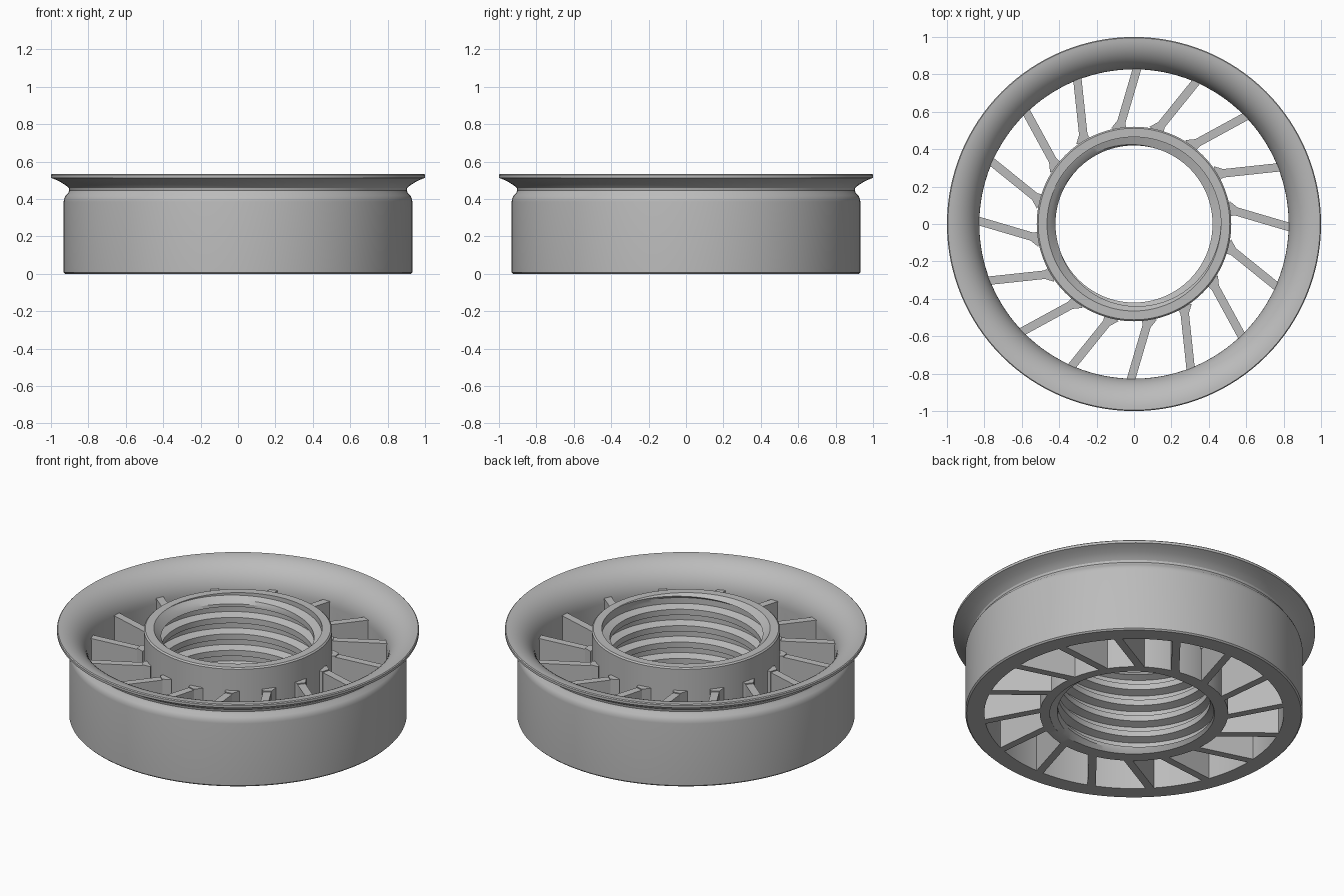
import bpy, bmesh, math
from mathutils import Vector

if "Cube" in bpy.data.objects:
    bpy.data.objects.remove(bpy.data.objects["Cube"])

HEIGHT, SEG, VANES = 0.533, 128, 16
HUB_R, CREST, ROOT, PITCH = 0.52, 0.42, 0.465, 0.1
VANE_TOP = 0.39

grey = bpy.data.materials.new("plain_grey")
grey.use_nodes = True
colour = (0.5, 0.5, 0.5, 1)
grey.diffuse_color = colour
grey.node_tree.nodes["Principled BSDF"].inputs["Base Color"].default_value = colour


def finish(bm, name, smooth=True):
    bmesh.ops.remove_doubles(bm, verts=bm.verts, dist=0.0001)
    bmesh.ops.recalc_face_normals(bm, faces=bm.faces)
    mesh = bpy.data.meshes.new(name)
    bm.to_mesh(mesh)
    bm.free()
    mesh.materials.append(grey)
    obj = bpy.data.objects.new(name, mesh)
    bpy.context.collection.objects.link(obj)
    if smooth:
        bpy.ops.object.select_all(action='DESELECT')
        bpy.context.view_layer.objects.active = obj
        obj.select_set(True)
        bpy.ops.object.shade_smooth_by_angle(angle=math.radians(30))
    return obj


def add_grid(bm, columns):
    """Skin neighbouring columns of points with quads."""
    cols = [[bm.verts.new(p) for p in col] for col in columns]
    for a, b in zip(cols, cols[1:]):
        for j in range(len(a) - 1):
            bm.faces.new((a[j], b[j], b[j + 1], a[j + 1]))


def polar(r, t, z):
    return Vector((r * math.cos(t), r * math.sin(t), z))


def angles():
    return [math.tau * i / SEG for i in range(SEG + 1)]


# Outer duct: straight wall, waisted neck and flared mouth
mouth = []
for i in range(15):
    a = math.pi / 2 * i / 14
    mouth.append((0.995 - 0.168 * math.cos(a), 0.36 + 0.173 * math.sin(a)))
outside = [(1, 0.528), (1, 0.513), (0.975, 0.503), (0.945, 0.488), (0.92, 0.472),
           (0.905, 0.458), (0.902, 0.445), (0.908, 0.432), (0.922, 0.418),
           (0.93, 0.4), (0.932, 0.385), (0.932, 0.008), (0.924, 0)]
profile = [(0.827, 0)] + mouth + outside + [(0.827, 0)]
bm = bmesh.new()
add_grid(bm, [[polar(r, t, z) for r, z in profile] for t in angles()])
finish(bm, "outer_duct")


# Hub: plain outside, helical thread inside
def bore_radius(z, t):
    phase = (z / PITCH - t / math.tau) % 1
    tooth = min(max((abs(phase - 0.5) - 0.175) / 0.15, 0), 1)
    entry = max(ROOT - (HEIGHT - z), 0.445 - z)
    return max(CREST + (ROOT - CREST) * tooth, entry)


knots = [0, 0.175, 0.325, 0.5, 0.675, 0.825]
rows = [PITCH * (turn + k) for turn in range(-1, 7) for k in knots]
columns = []
for t in angles():
    col = [polar(HUB_R, t, 0)]
    for row in rows:
        z = min(max(row + PITCH * t / math.tau, 0), HEIGHT)
        col.append(polar(bore_radius(z, t), t, z))
    col += [polar(HUB_R - 0.008, t, HEIGHT), polar(HUB_R, t, HEIGHT - 0.008), polar(HUB_R, t, 0)]
    columns.append(col)
bm = bmesh.new()
add_grid(bm, columns)
bmesh.ops.dissolve_degenerate(bm, dist=0.00005, edges=bm.edges)
finish(bm, "threaded_hub")


# Slanted vanes, each with a flared foot where it meets the hub
def add_prism(bm, outline, low, high):
    bottom = [bm.verts.new((p.x, p.y, low)) for p in outline]
    top = [bm.verts.new((p.x, p.y, high)) for p in outline]
    bm.faces.new(bottom[::-1])
    bm.faces.new(top)
    for i in range(len(outline)):
        j = (i + 1) % len(outline)
        bm.faces.new((bottom[i], bottom[j], top[j], top[i]))


inner, outer = Vector((-0.081, 0.5, 0)), Vector((0.022, 0.85, 0))
along = (outer - inner).normalized()
side = Vector((along.y, -along.x, 0)) * 0.0225
vane = [inner - side, inner + side, outer + side, outer - side]
tip = inner + along * 0.048
foot = [inner - side * 1.9, inner + side * 1.9, tip + side * 1.02, tip - side * 1.02]
for name, outline, low, high in (("vanes", vane, 0, VANE_TOP),
                                 ("vane_feet", foot, 0.2, VANE_TOP + 0.006)):
    bm = bmesh.new()
    for k in range(VANES):
        c, s = math.cos(math.tau * k / VANES), math.sin(math.tau * k / VANES)
        add_prism(bm, [Vector((p.x * c - p.y * s, p.x * s + p.y * c, 0)) for p in outline], low, high)
    finish(bm, name, smooth=False)
